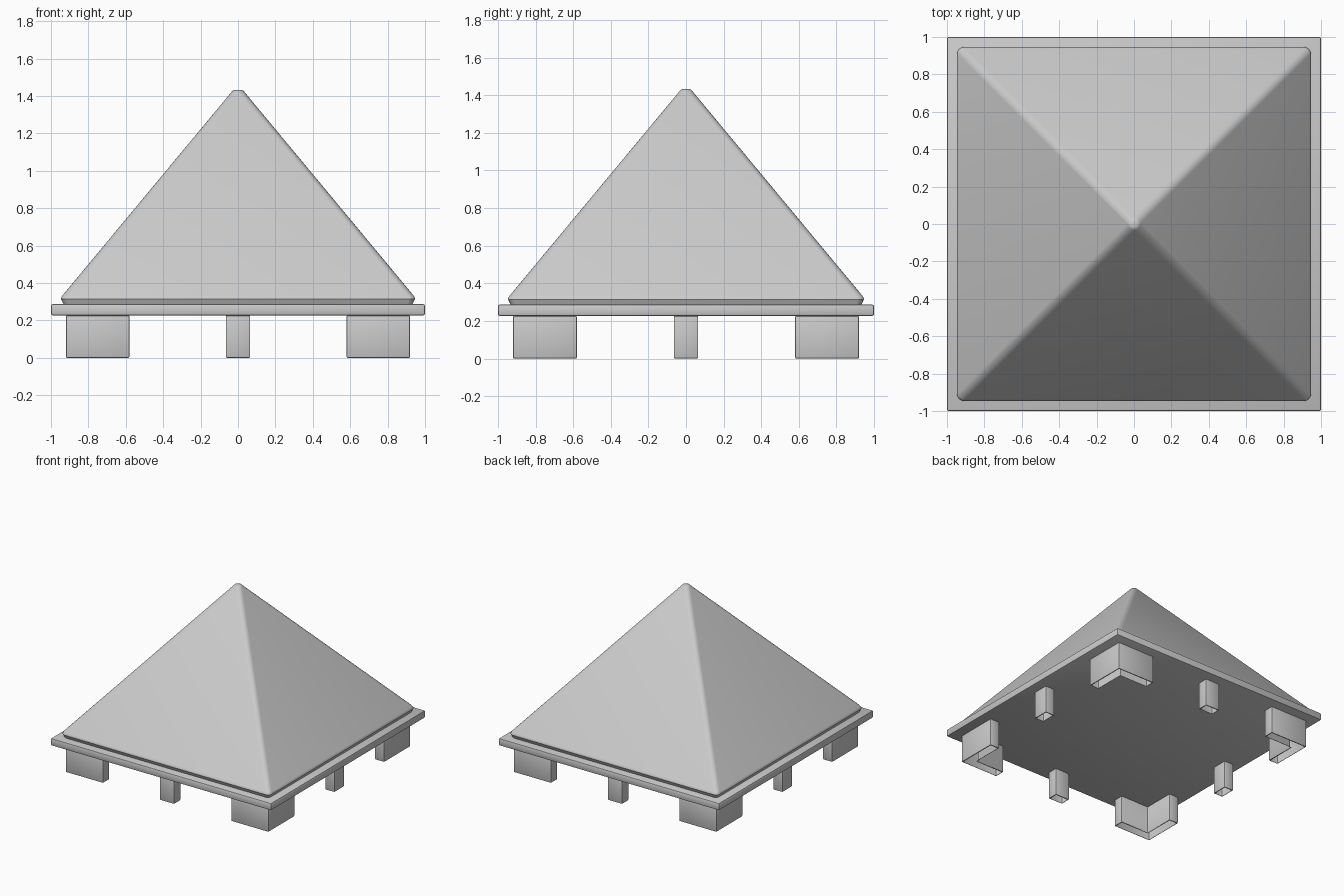
import bpy, bmesh, math

if "Cube" in bpy.data.objects:
    bpy.data.objects.remove(bpy.data.objects["Cube"])

OUT, ARM, THICK = 0.92, 0.34, 0.085     # leg outer face, corner arm length, depth
SLAB_Z0, SLAB_Z1 = 0.227, 0.287


def finish(bm, name, bevel=0.0, segs=2, open_bottom=False):
    """Bevel hard edges, optionally open the underside, and make the object."""
    bmesh.ops.recalc_face_normals(bm, faces=bm.faces)
    if bevel:
        hard = [e for e in bm.edges if e.calc_face_angle(0) > 0.5]
        bmesh.ops.bevel(bm, geom=hard, offset=bevel, segments=segs,
                        profile=0.5, affect='EDGES')
    if open_bottom:
        low = [f for f in bm.faces
               if f.normal.z < -0.99 and f.calc_center_median().z < 0.001]
        bmesh.ops.delete(bm, geom=low, context='FACES')
    me = bpy.data.meshes.new(name)
    bm.to_mesh(me)
    bm.free()
    ob = bpy.data.objects.new(name, me)
    bpy.context.collection.objects.link(ob)
    bpy.ops.object.select_all(action='DESELECT')
    ob.select_set(True)
    bpy.context.view_layer.objects.active = ob
    bpy.ops.object.shade_smooth_by_angle(angle=math.radians(35))
    return ob


def prism(outline, z0, z1, name, bevel, open_bottom=False, turn=0):
    """Extrude a flat outline, turned by quarter turns around z."""
    c, s = [(1, 0), (0, 1), (-1, 0), (0, -1)][turn]
    bm = bmesh.new()
    f = bm.faces.new([bm.verts.new((c * x - s * y, s * x + c * y, z0))
                      for x, y in outline])
    ext = bmesh.ops.extrude_face_region(bm, geom=[f], use_keep_orig=True)
    for v in ext['geom']:
        if isinstance(v, bmesh.types.BMVert):
            v.co.z = z1
    return finish(bm, name, bevel, 2, open_bottom)


# Square eaves slab
prism([(-1, -1), (1, -1), (1, 1), (-1, 1)], SLAB_Z0, SLAB_Z1, "eaves_slab", 0.01)

# Pyramid roof: stacked rounded squares (half width, corner radius, height)
rings = [(0.933, 0.03, SLAB_Z1), (0.946, 0.035, 0.315), (0.944, 0.035, 0.325),
         (0.938, 0.035, 0.334), (0.034, 0.033, 1.422), (0.026, 0.025, 1.430),
         (0.015, 0.0145, 1.433)]
bm = bmesh.new()
loops = []
for half, rad, z in rings:
    loop = []
    for k in range(4):
        mid = math.radians(45 + 90 * k)
        cx = (half - rad) * math.copysign(1, math.cos(mid))
        cy = (half - rad) * math.copysign(1, math.sin(mid))
        for j in range(5):
            a = math.radians(90 * k + 22.5 * j)
            loop.append(bm.verts.new((cx + rad * math.cos(a), cy + rad * math.sin(a), z)))
    loops.append(loop)
for lo, hi in zip(loops, loops[1:]):
    n = len(lo)
    for i in range(n):
        j = (i + 1) % n
        bm.faces.new((lo[i], lo[j], hi[j], hi[i]))
bm.faces.new(loops[-1])
finish(bm, "pyramid_roof")

# L-shaped corner legs and small middle posts, open underneath
a, b = OUT - ARM, OUT - THICK
corner = [(OUT, OUT), (a, OUT), (a, b), (b, b), (b, a), (OUT, a)]
w = 0.065
post = [(b, -w), (OUT, -w), (OUT, w), (b, w)]
for t in range(4):
    prism(corner, 0, SLAB_Z0, f"corner_leg_{t + 1}", 0.007, True, t)
    prism(post, 0, SLAB_Z0, f"middle_post_{t + 1}", 0.007, True, t)
